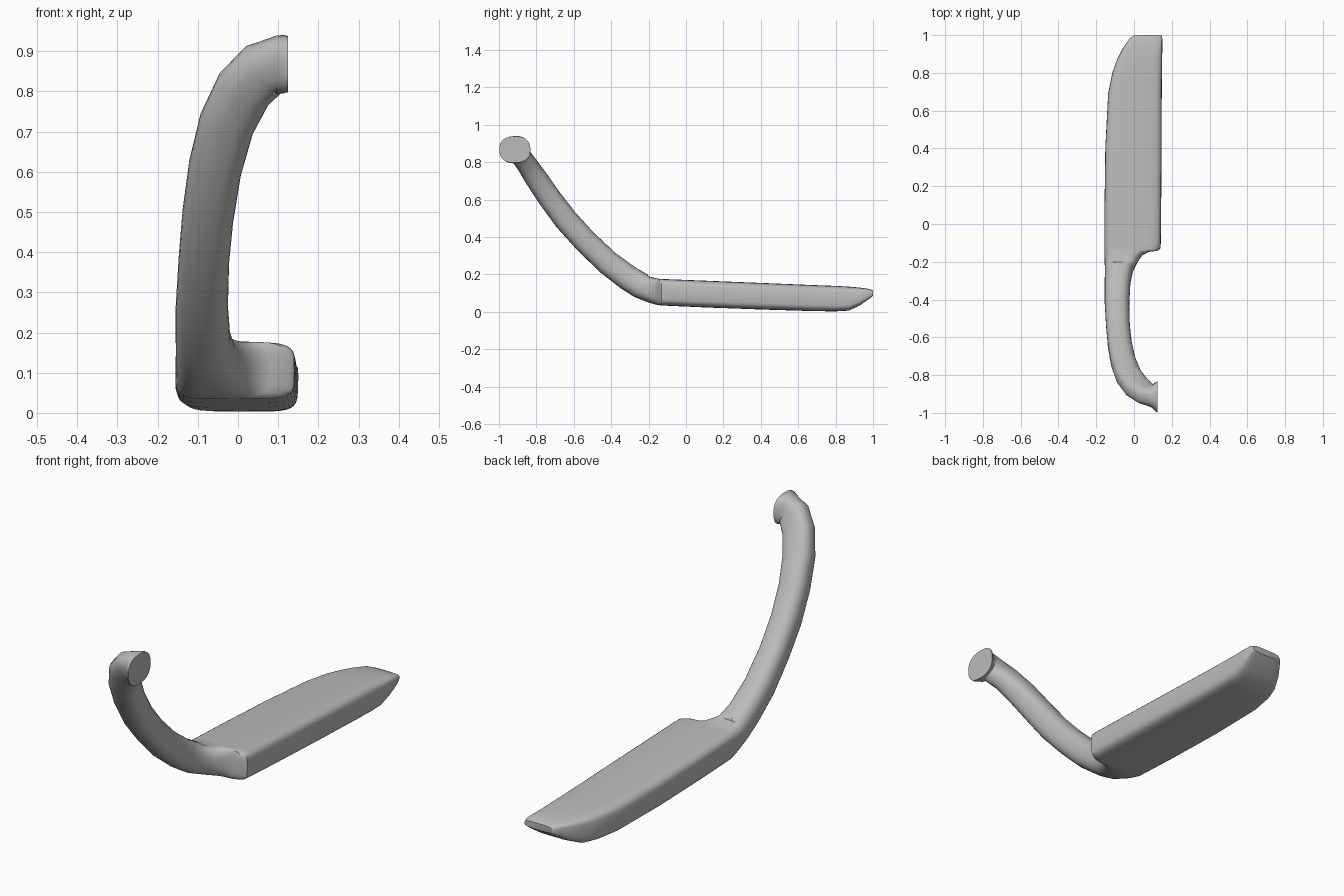
import bpy, bmesh, math
from mathutils import Vector

if "Cube" in bpy.data.objects:
    bpy.data.objects.remove(bpy.data.objects["Cube"])

SEG = 32


def ring(c, a_axis, b_axis, a, b, n):
    """Rounded-box section: superellipse of exponent n in the given plane."""
    pts = []
    for i in range(SEG):
        t = 2 * math.pi * i / SEG
        u, v = math.cos(t), math.sin(t)
        u = math.copysign(abs(u) ** (2 / n), u)
        v = math.copysign(abs(v) ** (2 / n), v)
        pts.append(c + a_axis * a * u + b_axis * b * v)
    return pts


rings = []

# Flat blade, tip to shoulder: y, x min, x max, z min, z max, roundness
blade = [
    (1.0, 0.0, 0.145, 0.085, 0.115, 4),
    (0.98, -0.025, 0.15, 0.07, 0.123, 5),
    (0.93, -0.06, 0.15, 0.035, 0.13, 5),
    (0.87, -0.09, 0.149, 0.007, 0.135, 5),
    (0.8, -0.115, 0.148, 0.003, 0.139, 5),
    (0.69, -0.137, 0.147, 0.004, 0.143, 5),
    (0.4, -0.152, 0.146, 0.013, 0.155, 5),
    (0.1, -0.156, 0.144, 0.024, 0.167, 5),
    (-0.1, -0.156, 0.142, 0.033, 0.175, 5),
    (-0.13, -0.156, 0.14, 0.034, 0.176, 5),
    (-0.142, -0.156, 0.125, 0.036, 0.177, 4.5),
    (-0.147, -0.156, 0.08, 0.037, 0.178, 4),
    (-0.165, -0.156, 0.045, 0.04, 0.181, 3.4),
    (-0.2, -0.155, 0.02, 0.05, 0.19, 2.9),
]
for y, x0, x1, z0, z1, n in blade:
    centre = Vector(((x0 + x1) / 2, y, (z0 + z1) / 2))
    rings.append(ring(centre, Vector((-1, 0, 0)), Vector((0, 0, 1)),
                      (x1 - x0) / 2, (z1 - z0) / 2, n))

# Curved arm: centre point, half width, half thickness
arm = [
    ((-0.08, -0.24, 0.14), 0.075, 0.07),
    ((-0.087, -0.31, 0.182), 0.068, 0.068),
    ((-0.09, -0.42, 0.265), 0.065, 0.066),
    ((-0.085, -0.54, 0.38), 0.063, 0.064),
    ((-0.075, -0.64, 0.49), 0.064, 0.064),
    ((-0.057, -0.73, 0.61), 0.066, 0.062),
    ((-0.028, -0.805, 0.72), 0.069, 0.06),
    ((0.015, -0.863, 0.806), 0.072, 0.054),
    ((0.065, -0.9, 0.855), 0.073, 0.05),
    ((0.095, -0.912, 0.866), 0.072, 0.058),
    ((0.115, -0.915, 0.868), 0.072, 0.078),
    ((0.125, -0.915, 0.868), 0.07, 0.083),
]
points = [Vector(p) for p, a, b in arm]
for i, (p, a, b) in enumerate(arm):
    tangent = (points[min(i + 1, len(arm) - 1)] - points[max(i - 1, 0)]).normalized()
    if i >= len(arm) - 3:
        tangent = Vector((1, 0, 0))
    # The section turns from upright to sideways toward the end pad
    f = i / (len(arm) - 1)
    normal = Vector((0, 0.4 + 0.6 * f, 1 - f))
    normal = (normal - tangent * normal.dot(tangent)).normalized()
    rings.append(ring(points[i], tangent.cross(normal), normal, a, b, 2.5))

# Skin the sections into one continuous body
bm = bmesh.new()
loops = [[bm.verts.new(p) for p in r] for r in rings]
for lower, upper in zip(loops, loops[1:]):
    for j in range(SEG):
        k = (j + 1) % SEG
        bm.faces.new((lower[j], lower[k], upper[k], upper[j]))
bm.faces.new(list(reversed(loops[0])))
bm.faces.new(loops[-1])
bmesh.ops.recalc_face_normals(bm, faces=bm.faces)
mesh = bpy.data.meshes.new("blade_with_curved_arm")
bm.to_mesh(mesh)
bm.free()
body = bpy.data.objects.new("blade_with_curved_arm", mesh)
bpy.context.collection.objects.link(body)

# Plain grey material
grey = bpy.data.materials.new("plain grey")
grey.use_nodes = True
colour = (0.5, 0.5, 0.5, 1)
grey.diffuse_color = colour
grey.node_tree.nodes["Principled BSDF"].inputs["Base Color"].default_value = colour
mesh.materials.append(grey)

bpy.ops.object.select_all(action="DESELECT")
body.select_set(True)
bpy.context.view_layer.objects.active = body
bpy.ops.object.shade_smooth_by_angle(angle=math.radians(40))
